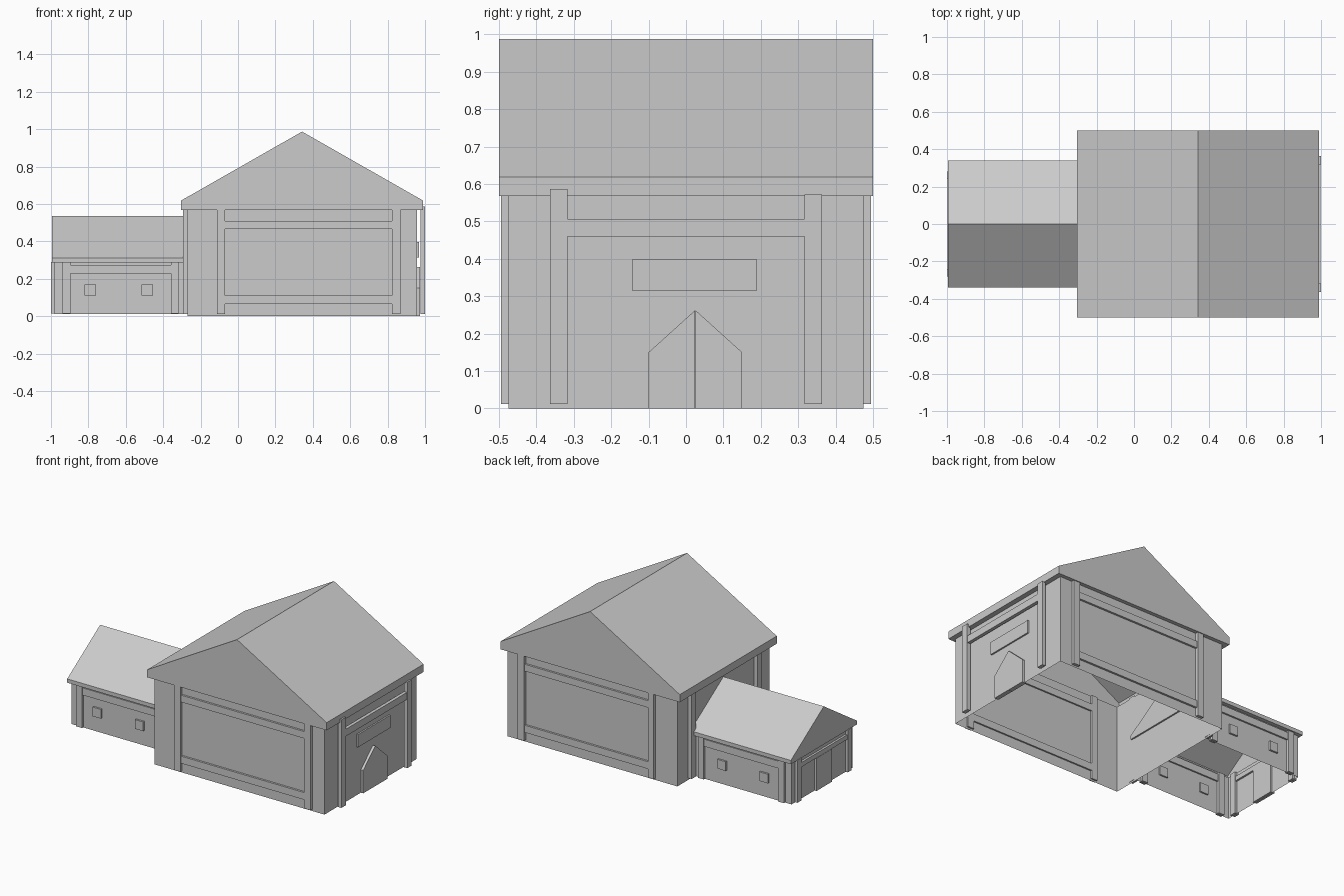
import bpy, bmesh

if "Cube" in bpy.data.objects:
    bpy.data.objects.remove(bpy.data.objects["Cube"])


def finish(name, bm):
    bmesh.ops.recalc_face_normals(bm, faces=bm.faces)
    me = bpy.data.meshes.new(name)
    bm.to_mesh(me)
    bm.free()
    ob = bpy.data.objects.new(name, me)
    bpy.context.collection.objects.link(ob)
    return ob


def box(name, x, y, z):
    bm = bmesh.new()
    bmesh.ops.create_cube(bm, size=1)
    for v in bm.verts:
        v.co = [(r[0] + r[1]) / 2 + c * (r[1] - r[0]) for r, c in zip((x, y, z), v.co)]
    return finish(name, bm)


def prism_x(name, pts, x0, x1):
    # profile given in y, z, extruded along x
    bm = bmesh.new()
    f = bm.faces.new([bm.verts.new((x0, *p)) for p in pts])
    ext = bmesh.ops.extrude_face_region(bm, geom=[f])["geom"]
    for v in ext:
        if isinstance(v, bmesh.types.BMVert):
            v.co.x = x1
    return finish(name, bm)


def house(name, roof_u, roof_v, wall_u, wall_v, base, soffit, eave, ridge, swap=False, open_end=False):
    # hollow walls without floor, soffit ring, fascia and gabled roof; the ridge runs along v
    def loops(bm, pts):
        return [bm.verts.new((v, u, z) if swap else (u, v, z)) for u, v, z in pts]

    def ring(us, vs, z):
        return [(us[0], vs[0], z), (us[1], vs[0], z), (us[1], vs[1], z), (us[0], vs[1], z)]

    bm = bmesh.new()
    low = loops(bm, ring(wall_u, wall_v, base))
    top = loops(bm, ring(wall_u, wall_v, soffit))
    for i in range(4):
        j = (i + 1) % 4
        if not (open_end and i == 2):
            bm.faces.new((low[i], low[j], top[j], top[i]))
    walls = finish(name + "_walls", bm)

    bm = bmesh.new()
    top = loops(bm, ring(wall_u, wall_v, soffit))
    out = loops(bm, ring(roof_u, roof_v, soffit))
    ev = loops(bm, ring(roof_u, roof_v, eave))
    mid = sum(roof_u) / 2
    ra, rb = loops(bm, [(mid, roof_v[0], ridge), (mid, roof_v[1], ridge)])
    for i in range(4):
        j = (i + 1) % 4
        bm.faces.new((top[i], top[j], out[j], out[i]))
    bm.faces.new((out[1], out[2], ev[2], ev[1]))
    bm.faces.new((out[3], out[0], ev[0], ev[3]))
    bm.faces.new((out[0], out[1], ev[1], ra, ev[0]))
    bm.faces.new((out[2], out[3], ev[3], rb, ev[2]))
    bm.faces.new((ev[1], ev[2], rb, ra))
    bm.faces.new((ev[3], ev[0], ra, rb))
    finish(name + "_roof", bm)


# Main hall, ridge front to back; annex, ridge left to right
house("hall", (-0.305, 0.99), (-0.5, 0.5), (-0.27, 0.957), (-0.475, 0.475), 0, 0.568, 0.618, 0.987)
house("annex", (-0.34, 0.34), (-0.995, -0.26), (-0.315, 0.315), (-0.982, -0.27), 0.012, 0.287, 0.312, 0.535,
      swap=True, open_end=True)


def span(s, a, b):
    return tuple(sorted((s * a, s * b)))


for s, side in ((-1, "front"), (1, "back")):
    # Hall front and back posts and beams
    y = span(s, 0.465, 0.494)
    yb = span(s, 0.465, 0.488)
    for x in ((-0.113, -0.07), (0.823, 0.87)):
        box(f"hall_{side}_post", x, y, (0.012, 0.57))
    box(f"hall_{side}_top_beam", (-0.07, 0.823), yb, (0.465, 0.51))
    box(f"hall_{side}_low_beam", (-0.07, 0.823), yb, (0.065, 0.112))
    # Hall posts on the right and left sides
    y = span(s, 0.317, 0.363)
    box(f"hall_right_{side}_post", (0.976, 1.0), y, (0.012, 0.572 if s > 0 else 0.587))
    box(f"hall_left_{side}_post", (-0.295, -0.268), y, (0.012, 0.575))
    # Annex posts, beam and small windows
    y = span(s, 0.3, 0.33)
    for x in ((-0.937, -0.895), (-0.358, -0.317)):
        box(f"annex_{side}_post", x, y, (0.014, 0.287))
    box(f"annex_{side}_beam", (-0.895, -0.358), span(s, 0.305, 0.326), (0.228, 0.275))
    for x in (-0.79, -0.485):
        box(f"annex_{side}_window", (x - 0.03, x + 0.03), span(s, 0.305, 0.327), (0.11, 0.17))
    # Annex end posts
    box(f"annex_end_{side}_post", (-1.0, -0.968), span(s, 0.24, 0.28), (0.014, 0.29))

# Right side beam and sign board
box("hall_right_beam", (0.976, 0.998), (-0.317, 0.317), (0.46, 0.506))
box("sign_board", (0.95, 0.967), (-0.145, 0.19), (0.315, 0.398))

# Pointed double door, two mirrored leaves
for s in (-1, 1):
    c = 0.025
    prism_x("door_leaf", [(c + s * 0.001, 0), (c + s * 0.125, 0), (c + s * 0.125, 0.15), (c + s * 0.001, 0.262)],
            0.945, 0.974)

# Annex end door and beam
box("annex_door", (-0.998, -0.97), (-0.08, 0.08), (0.014, 0.228))
box("annex_end_beam", (-0.996, -0.97), (-0.24, 0.24), (0.228, 0.258))
